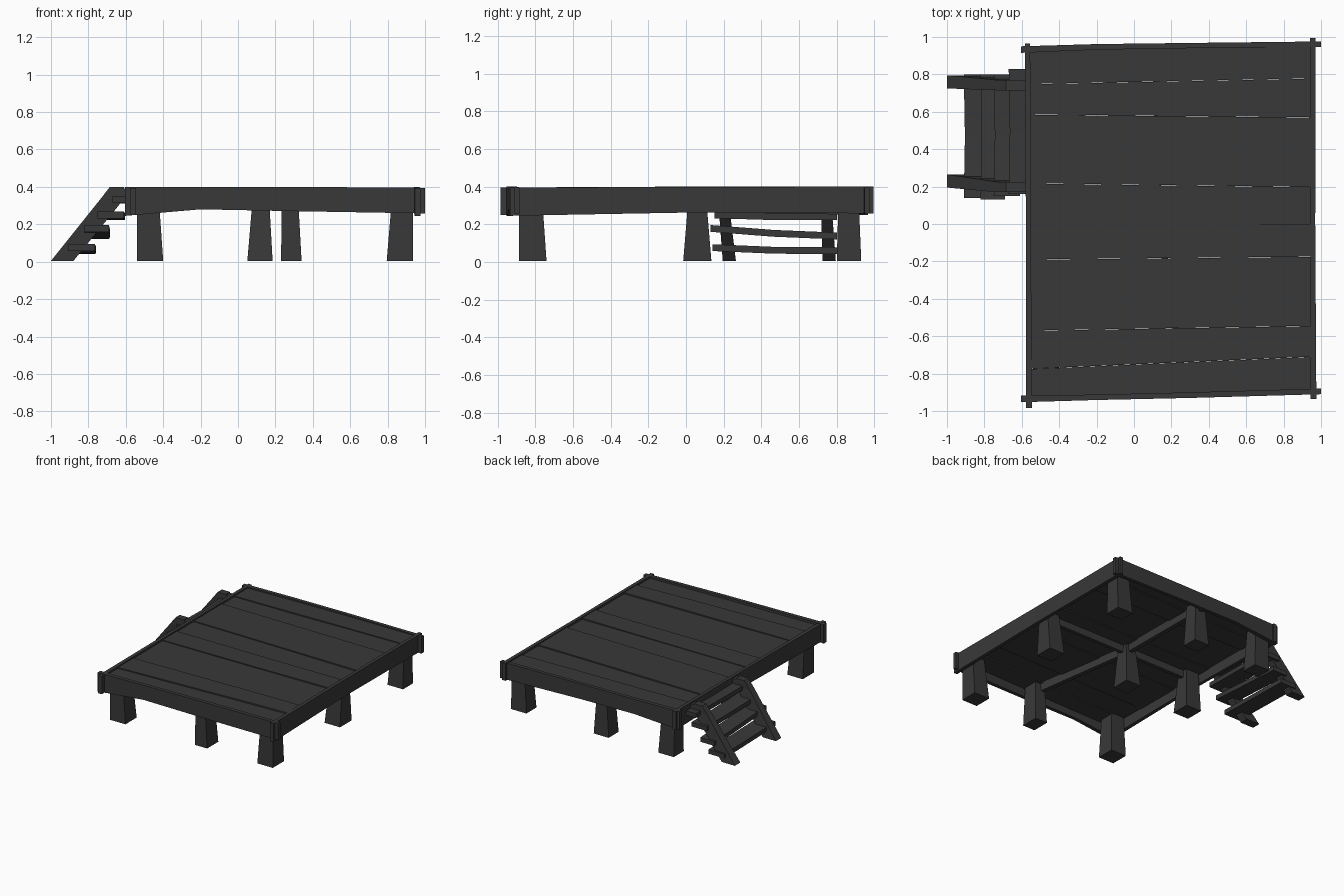
import bpy, bmesh, math, random
random.seed(4)

wood = bpy.data.materials.new("dark_wood")
wood.diffuse_color = (0.04, 0.04, 0.04, 1)


def loft(name, rings):
    """Solid skinned through a list of four-cornered rings."""
    bm = bmesh.new()
    rows = [[bm.verts.new(p) for p in r] for r in rings]
    for a, b in zip(rows, rows[1:]):
        for i in range(4):
            j = (i + 1) % 4
            bm.faces.new((a[i], a[j], b[j], b[i]))
    bm.faces.new(rows[0])
    bm.faces.new(rows[-1])
    bmesh.ops.recalc_face_normals(bm, faces=bm.faces)
    me = bpy.data.meshes.new(name)
    bm.to_mesh(me)
    bm.free()
    me.materials.append(wood)
    ob = bpy.data.objects.new(name, me)
    bpy.context.collection.objects.link(ob)
    return ob


def along_x(x, y0, y1, z0, z1):
    return [(x, y0, z0), (x, y1, z0), (x, y1, z1), (x, y0, z1)]


def along_y(y, x0, x1, z0, z1):
    return [(x0, y, z0), (x1, y, z0), (x1, y, z1), (x0, y, z1)]


def flat(z, x0, x1, y0, y1):
    return [(x0, y0, z), (x1, y0, z), (x1, y1, z), (x0, y1, z)]


# Deck planks: seam position at the left and right ends, alternating slightly in height
seams = [(-0.935, -0.905), (-0.775, -0.71), (-0.57, -0.545), (-0.19, -0.175),
         (0.0, 0.0), (0.217, 0.197), (0.585, 0.57), (0.748, 0.778), (0.95, 0.965)]
for i, (a, b) in enumerate(zip(seams, seams[1:])):
    rings = []
    for k in range(4):
        t = k / 3
        top = 0.386 + (0.004 if i % 2 else -0.004) + random.uniform(-0.002, 0.002)
        rings.append(along_x(-0.558 + 1.508 * t,
                             a[0] + (a[1] - a[0]) * t + 0.0006,
                             b[0] + (b[1] - b[0]) * t - 0.0006, top - 0.045, top))
    loft(f"deck_plank_{i + 1}", rings)

# Rim boards crossing at the corners
loft("front_rim_board", [along_x(-0.605, -0.953, -0.918, 0.245, 0.40),
                         along_x(-0.20, -0.941, -0.912, 0.28, 0.40),
                         along_x(0.30, -0.93, -0.90, 0.27, 0.40),
                         along_x(1.0, -0.91, -0.88, 0.258, 0.395)])
loft("back_rim_board", [along_x(-0.605, 0.915, 0.95, 0.25, 0.40),
                        along_x(-0.20, 0.932, 0.962, 0.28, 0.40),
                        along_x(0.30, 0.94, 0.968, 0.275, 0.40),
                        along_x(1.0, 0.946, 0.976, 0.258, 0.395)])
loft("left_rim_board", [along_y(-0.985, -0.578, -0.545, 0.25, 0.395),
                        along_y(0.0, -0.578, -0.552, 0.265, 0.40),
                        along_y(0.965, -0.583, -0.555, 0.25, 0.40)])
loft("right_rim_board", [along_y(-0.935, 0.945, 0.975, 0.245, 0.395),
                         along_y(0.0, 0.942, 0.969, 0.262, 0.398),
                         along_y(0.995, 0.94, 0.97, 0.258, 0.40)])

# Legs: outer sides upright, inner sides sloping; middle ones taper both ways
xs = [(-0.54, -0.40, -0.54, -0.425), (0.05, 0.185, 0.08, 0.165), (0.795, 0.935, 0.825, 0.935)]
ys = [(-0.885, -0.74, -0.885, -0.765), (-0.015, 0.135, 0.015, 0.105), (0.80, 0.93, 0.81, 0.915)]
for r, y in enumerate(ys):
    for c, x in enumerate(xs):
        if (r, c) == (0, 1):
            x = (0.23, 0.34, 0.235, 0.32)
        loft(f"leg_{r + 1}_{c + 1}", [flat(0.004, x[0], x[1], y[0], y[1]),
                                      flat(0.362, x[2], x[3], y[2], y[3])])

# Crossing support beams under the planks
loft("long_support_beam", [along_y(-0.91, 0.26, 0.295, 0.275, 0.36),
                           along_y(0.06, 0.11, 0.145, 0.28, 0.36),
                           along_y(0.94, 0.105, 0.14, 0.275, 0.36)])
loft("cross_support_beam", [along_x(-0.56, 0.045, 0.075, 0.28, 0.36),
                            along_x(0.95, 0.045, 0.075, 0.28, 0.36)])

# Sloping stair stringers
for side, (a, b, c, d) in {"front": (0.195, 0.265, 0.17, 0.225),
                           "back": (0.725, 0.795, 0.715, 0.77)}.items():
    rings = [flat(z, x0, x1, y0, y1)
             for z, x0, x1, y0, y1 in ((0.004, -1.0, -0.88, a, b),
                                       (0.335, -0.735, -0.61, c, d),
                                       (0.40, -0.685, -0.61, c, d))]
    loft(f"{side}_stair_stringer", rings)
    loft(f"{side}_stair_top_block", [along_x(-0.65, c, d, 0.325, 0.395),
                                     along_x(-0.57, c, d, 0.36, 0.39)])

# Stair treads running through the stringers
treads = [(-0.91, -0.765, 0.05, 0.14, 0.80, 0.008), (-0.82, -0.69, 0.14, 0.13, 0.80, 0.02),
          (-0.75, -0.61, 0.228, 0.15, 0.80, 0.004), (-0.67, -0.578, 0.318, 0.16, 0.83, -0.003)]
for i, (x0, x1, z, y0, y1, dz) in enumerate(treads):
    rings = []
    for k, bow in enumerate((0.0, 0.006, 0.0)):
        y = y0 + (y1 - y0) * k / 2
        h = z + dz * (1 - k) - bow
        rings.append(along_y(y, x0 + bow, x1 + bow, h, h + 0.036))
    loft(f"stair_tread_{i + 1}", rings)
